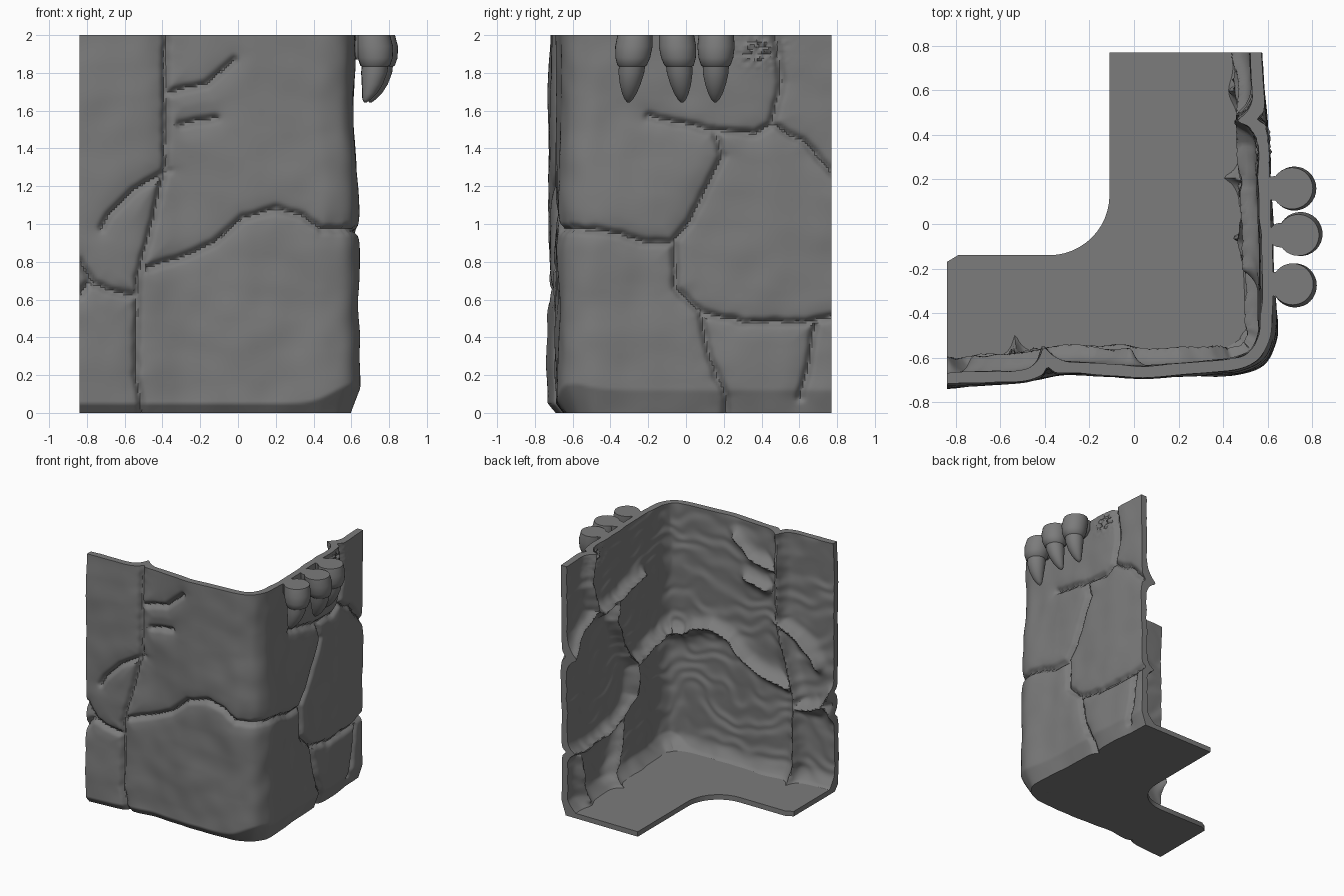
import bpy, bmesh, math
from mathutils import Vector, noise

cube = bpy.data.objects.get("Cube")
if cube:
    bpy.data.objects.remove(cube)

stone = bpy.data.materials.new("grey_stone")
stone.use_nodes = True
grey = (0.2, 0.2, 0.2, 1)
stone.diffuse_color = grey
stone.node_tree.nodes["Principled BSDF"].inputs["Base Color"].default_value = grey


def finish(bm, name, angle=40):
    bmesh.ops.recalc_face_normals(bm, faces=bm.faces[:])
    mesh = bpy.data.meshes.new(name)
    bm.to_mesh(mesh)
    bm.free()
    mesh.materials.append(stone)
    obj = bpy.data.objects.new(name, mesh)
    bpy.context.collection.objects.link(obj)
    bpy.ops.object.select_all(action='DESELECT')
    obj.select_set(True)
    bpy.context.view_layer.objects.active = obj
    bpy.ops.object.shade_smooth_by_angle(angle=math.radians(angle))
    return obj


def smoothstep(a, b, t):
    t = min(max((t - a) / (b - a), 0), 1)
    return t * t * (3 - 2 * t)


def resample(points, step):
    """Evenly spaced points along a polyline."""
    out = []
    for a, b in zip(points, points[1:]):
        n = max(1, round((b - a).length / step))
        out += [a.lerp(b, k / n) for k in range(n)]
    return out + [points[-1]]


# Plan of the outer wall face, in hundredths
plan = [(-84, -73), (-50, -71), (-30, -67), (5, -69), (45, -66), (57, -61),
        (62, -50), (62, -30), (61, 10), (60, 40), (57, 77)]
STEP = 0.0125
path = resample([Vector(p) / 100 for p in plan], STEP)
for _ in range(12):
    path = [path[0]] + [(a + b + c) / 3 for a, b, c in zip(path, path[1:], path[2:])] + [path[-1]]
normals = []
for i in range(len(path)):
    t = (path[min(i + 1, len(path) - 1)] - path[max(i - 1, 0)]).normalized()
    normals.append(Vector((t.y, -t.x)))

# Cracks as (along, height) in hundredths: x on the front, y on the side
front_cracks = [
    [(-38, 200), (-38, 130), (-45, 100), (-53, 72), (-54, 20), (-50, 0)],
    [(-37, 128), (-55, 118), (-68, 105), (-72, 98)],
    [(-36, 170), (-17, 174), (-2, 187)],
    [(-30, 153), (-12, 156)],
    [(-47, 77), (-28, 83), (-13, 90), (2, 103), (20, 108), (35, 104), (44, 97), (62, 97)],
    [(-84, 80), (-76, 68), (-65, 64), (-54, 62)],
    [(-84, 62), (-79, 69)],
]
side_cracks = [
    [(-66, 98), (-40, 96), (-25, 91), (-8, 90), (1, 101), (18, 136), (14, 150)],
    [(-20, 157), (10, 150), (35, 148), (43, 153), (58, 144), (77, 122)],
    [(43, 153), (48, 175), (45, 200)],
    [(-7, 90), (-6, 66), (7, 53), (11, 30), (20, 8), (20, 0)],
    [(7, 53), (30, 48), (60, 48), (77, 52)],
    [(64, 46), (60, 20), (57, 8)],
]
segments = []
for cracks, shift in ((front_cracks, -0.62), (side_cracks, 0.66)):
    for line in cracks:
        pts = [(a / 100 + shift, z / 100) for a, z in line]
        segments += list(zip(pts, pts[1:]))


def crack_distance(s, z):
    best = 9
    for (ax, az), (bx, bz) in segments:
        dx, dz = bx - ax, bz - az
        t = ((s - ax) * dx + (z - az) * dz) / (dx * dx + dz * dz)
        t = min(max(t, 0), 1)
        best = min(best, math.hypot(s - ax - t * dx, z - az - t * dz))
    return best


def unroll(p):
    return min(p.x - 0.62, 0) + max(p.y + 0.66, 0)


def chamfer(s, z):
    """Inset of the worn lower edge, deepest at the corner."""
    corner = math.exp(-(s / 0.18) ** 2)
    height = 0.05 + 0.07 * smoothstep(-0.3, 0.1, s) + 0.04 * corner
    return (0.04 + 0.03 * corner) * max(0, 1 - z / height)


def offsets(p, z):
    """Outer and inner displacement of the wall along its normal."""
    s = unroll(p)
    wobble = noise.noise(Vector((s, z, 0)) * 14) * 0.008
    d = crack_distance(s + wobble, z + wobble)
    swell = noise.noise(Vector((s * 2.2, z * 2.2, 3)))
    chips = noise.noise(Vector((s * 6, z * 6, 7)))
    out = 0.018 * swell + 0.007 * chips
    out += 0.03 * smoothstep(1.9, 0.8, z) * math.exp(-(s / 0.3) ** 2)
    out -= 0.03 * math.exp(-(d / 0.018) ** 2) + 0.012 * math.exp(-(d / 0.06) ** 2)
    # Rough patch beside the claws
    patch = math.exp(-((s - 1.03) / 0.11) ** 2 - ((z - 1.92) / 0.07) ** 2)
    out += 0.03 * patch * noise.noise(Vector((s, z, 0)) * 45)
    out -= chamfer(s, z)
    # Inside: lumps behind the cracks and a fillet at the floor
    lump = 0.055 * math.exp(-(d / 0.05) ** 2) * (0.6 + 0.8 * abs(swell) + 0.5 * chips)
    ripple = 0.003 * math.sin(40 * (z + 0.3 * swell + 0.1 * chips))
    inner = out - 0.05 - lump + ripple - 0.1 * max(0, 1 - z / 0.16) ** 2
    return out, inner


# Cracked stone wall, a closed shell around the corner
bm = bmesh.new()
rows = round(2 / STEP)
outer, inner = [], []
for p, n in zip(path, normals):
    columns = ([], [])
    for j in range(rows + 1):
        z = 2 * j / rows
        for column, d in zip(columns, offsets(p, z)):
            q = p + n * d
            x = -0.84 if p is path[0] else max(q.x, -0.84)
            y = 0.77 if p is path[-1] else min(q.y, 0.77)
            column.append(bm.verts.new((x, y, z)))
    outer.append(columns[0])
    inner.append(columns[1])


def strip(a, b):
    for k in range(len(a) - 1):
        bm.faces.new((a[k], b[k], b[k + 1], a[k + 1]))


for grid in (outer, inner):
    for a, b in zip(grid, grid[1:]):
        strip(a, b)
for end in (0, -1):
    strip(outer[end], inner[end])
    strip([c[end] for c in outer], [c[end] for c in inner])
finish(bm, "cracked_wall")

# L-shaped floor slab with a rounded inner corner
bm = bmesh.new()
edge = [p - n * (chamfer(unroll(p), 0) + 0.04) for p, n in list(zip(path, normals))[::4]]
edge[0].x = -0.84
edge.append(Vector((0.53, 0.77)))
edge += [Vector((-0.11, 0.77))]
for k in range(13):
    a = math.pi / 2 * k / 12
    edge.append(Vector((-0.38 + 0.27 * math.cos(a), 0.13 - 0.27 * math.sin(a))))
edge += [Vector((-0.79, -0.14)), Vector((-0.84, -0.17))]
base = bm.faces.new([bm.verts.new((p.x, p.y, 0)) for p in edge])
top = bmesh.ops.extrude_face_region(bm, geom=[base], use_keep_orig=True)
bmesh.ops.translate(bm, vec=(0, 0, 0.04),
                    verts=[v for v in top["geom"] if isinstance(v, bmesh.types.BMVert)])
finish(bm, "floor_slab")


def loft(name, rings, sides=32):
    """Round body through (x, y, z, radius) rings."""
    bm = bmesh.new()
    loops = []
    for x, y, z, r in rings:
        loops.append([bm.verts.new((x + r * math.cos(math.tau * k / sides),
                                    y + r * math.sin(math.tau * k / sides), z))
                      for k in range(sides)])
    for a, b in zip(loops, loops[1:]):
        for k in range(sides):
            m = (k + 1) % sides
            bm.faces.new((a[k], a[m], b[m], b[k]))
    bm.faces.new(loops[0])
    bm.faces.new(loops[-1])
    finish(bm, name, 60)


# Three gripping fingers with claws, flat at the top
finger = [(2, 0, 0.093), (1.94, 0.01, 0.099), (1.88, 0.015, 0.092), (1.84, 0.015, 0.078), (1.82, 0.01, 0.05)]
claw = [(1.86, 0.015, 0.07), (1.8, 0.01, 0.068), (1.74, 0, 0.055), (1.69, -0.015, 0.038),
        (1.66, -0.03, 0.022), (1.643, -0.037, 0.006)]
for label, x, y, lean in (("front", 0.712, -0.27, -0.035), ("middle", 0.738, -0.05, 0.03), ("back", 0.71, 0.16, -0.005)):
    for part, profile in (("finger", finger), ("claw", claw)):
        loft(label + "_" + part, [(x + dx, y + lean * (2 - z) / 0.36, z, r) for z, dx, r in profile])
    # Fleshy neck joining the finger to the wall
    loft(label + "_finger_root", [(x - 0.08, y, 2, 0.055), (x - 0.08, y, 1.93, 0.05), (x - 0.07, y, 1.87, 0.02)], 20)
